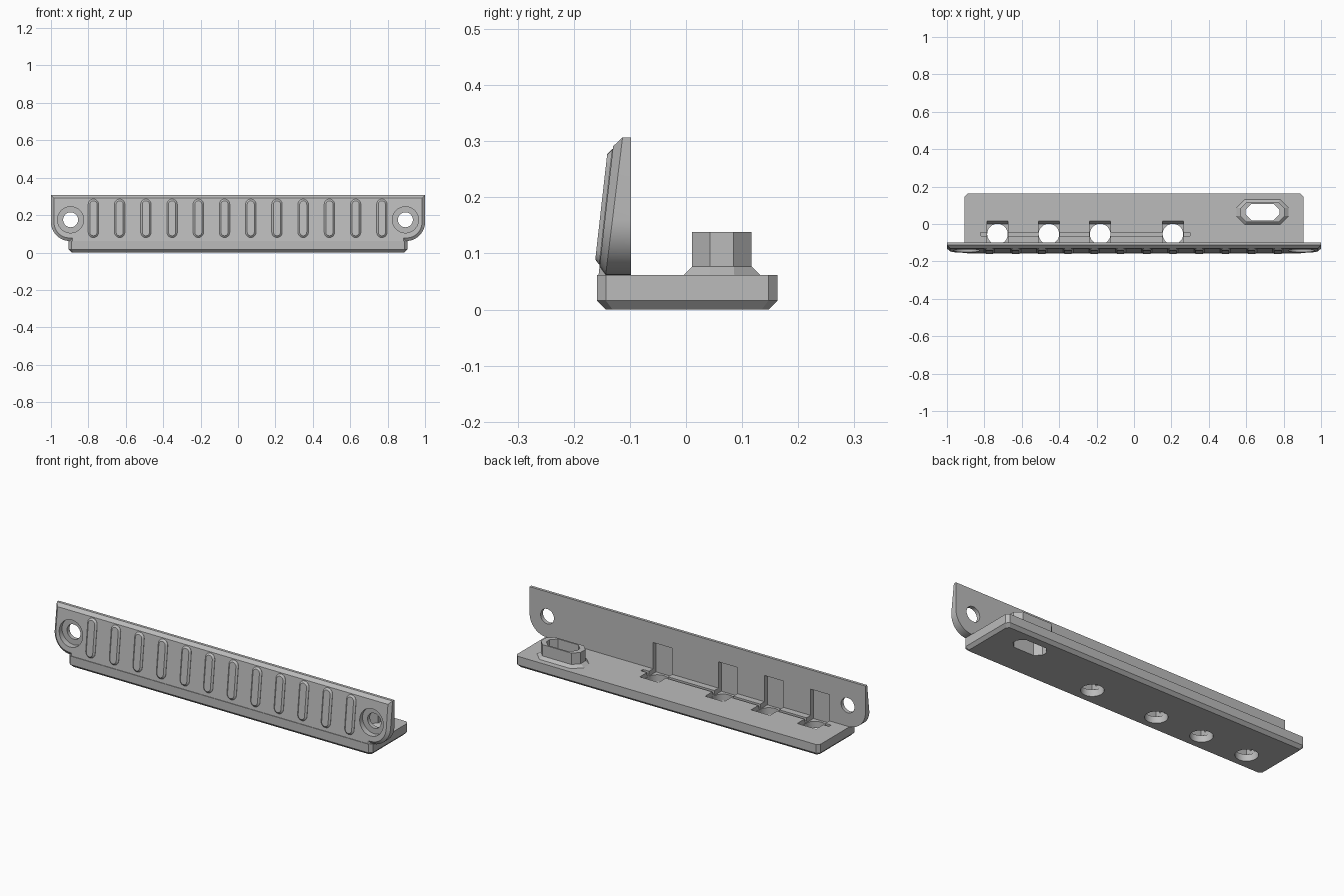
import bpy, bmesh, math
from mathutils import Vector

cube = bpy.data.objects.get("Cube")
if cube:
    bpy.data.objects.remove(cube, do_unlink=True)

grey = bpy.data.materials.new("plain_grey")
grey.use_nodes = True
colour = (0.5, 0.5, 0.5, 1)
grey.diffuse_color = colour
grey.node_tree.nodes["Principled BSDF"].inputs["Base Color"].default_value = colour


def loft(name, loops):
    """Closed solid skinned through loops of matching points."""
    bm = bmesh.new()
    rings = [[bm.verts.new(p) for p in loop] for loop in loops]
    n = len(rings[0])
    for a, b in zip(rings, rings[1:]):
        for i in range(n):
            j = (i + 1) % n
            bm.faces.new((a[i], a[j], b[j], b[i]))
    bm.faces.new(rings[0])
    bm.faces.new(rings[-1])
    bmesh.ops.recalc_face_normals(bm, faces=bm.faces)
    mesh = bpy.data.meshes.new(name)
    bm.to_mesh(mesh)
    bm.free()
    mesh.materials.append(grey)
    obj = bpy.data.objects.new(name, mesh)
    bpy.context.collection.objects.link(obj)
    return obj


def octagon(cx, cy, hx, hy, c, z):
    """Rectangle with cut corners at height z."""
    pts = [(hx, c - hy), (hx, hy - c), (hx - c, hy), (c - hx, hy),
           (-hx, hy - c), (-hx, c - hy), (c - hx, -hy), (hx - c, -hy)]
    return [(cx + x, cy + y, z) for x, y in pts]


def arc(cx, cz, r, start, end, steps):
    angles = [math.radians(start + (end - start) * i / steps) for i in range(steps + 1)]
    return [Vector((cx + r * math.cos(a), cz + r * math.sin(a))) for a in angles]


def inset(pts, d):
    """Offset a counter-clockwise outline inwards."""
    out = []
    for i, p in enumerate(pts):
        e1 = (p - pts[i - 1]).normalized()
        e2 = (pts[(i + 1) % len(pts)] - p).normalized()
        n1, n2 = Vector((-e1.y, e1.x)), Vector((-e2.y, e2.x))
        out.append(p + (n1 + n2) * d / (1 + n1.dot(n2)))
    return out


def stand(pts, depth):
    """Place an x-z outline at a depth that depends on height."""
    return [(p.x, depth(p.y), p.y) for p in pts]


def cylinder_y(name, x, z, r, y0, y1):
    ring = arc(x, z, r, 0, 350, 35)
    return loft(name, [stand(ring, lambda h: y0), stand(ring, lambda h: y1)])


def cut(targets, cutter):
    for t in targets:
        mod = t.modifiers.new("cut", "BOOLEAN")
        mod.operation = "DIFFERENCE"
        mod.solver = "EXACT"
        mod.object = cutter
        bpy.context.view_layer.objects.active = t
        bpy.ops.object.modifier_apply(modifier=mod.name)
    bpy.data.objects.remove(cutter, do_unlink=True)


# Base slab with chamfered underside
base = loft("base_slab", [octagon(0, 0.002, 0.89, 0.145, 0.012, 0),
                          octagon(0, 0.002, 0.905, 0.161, 0.016, 0.016),
                          octagon(0, 0.002, 0.905, 0.161, 0.016, 0.062)])


# Front plate with rounded ears and sloping face
def edge_y(z):
    return -0.113 - (0.307 - z) * 0.123


def face_y(z):
    return -0.130 - (0.29 - z) * 0.113


half = [Vector((0.9, 0.02))] + arc(0.9, 0.162, 0.1, -90, 0, 12) + [Vector((1, 0.307))]
outline = half + [Vector((-p.x, p.y)) for p in reversed(half)]
plate = loft("front_plate", [stand(outline, lambda z: -0.098),
                             stand(outline, edge_y),
                             stand(inset(outline, 0.016), face_y)])

# Raised grip ribs
ribs = []
for i in range(12):
    x = -0.773 + i * 0.1402
    rib = arc(x, 0.258, 0.028, 0, 180, 10) + arc(x, 0.108, 0.028, 180, 360, 10)
    ribs.append(loft("grip_rib", [stand(rib, lambda z: face_y(z) + 0.008),
                                  stand(rib, lambda z: face_y(z) - 0.001),
                                  stand(inset(rib, 0.009), lambda z: face_y(z) - 0.009)]))

# Hollow boss on a flared foot
bx, by = 0.687, 0.064
boss = loft("boss", [octagon(bx, by, 0.14, 0.068, 0.046, 0.05),
                     octagon(bx, by, 0.14, 0.068, 0.046, 0.062),
                     octagon(bx, by, 0.118, 0.053, 0.032, 0.077),
                     octagon(bx, by, 0.118, 0.053, 0.032, 0.138)])
cut([base, boss], loft("slot_cutter", [octagon(bx, by, 0.09, 0.044, 0.03, z)
                                       for z in (-0.02, 0.2)]))

# Countersunk screw holes in the ears
for x in (-0.895, 0.895):
    cut([plate], cylinder_y("hole_cutter", x, 0.175, 0.04, -0.3, 0))
    cut([plate], cylinder_y("recess_cutter", x, 0.175, 0.07, -0.3, -0.119))

# Wiring groove along the base
cut([base], loft("groove_cutter", [octagon(-0.26, -0.054, 0.56, 0.009, 0.001, z)
                                   for z in (0.045, 0.08)]))

# Rear pockets with round openings through the base
pocket = [(-0.122, 0.036), (0, 0.036), (0.016, 0.061), (0.016, 0.08),
          (-0.09, 0.08), (-0.09, 0.203), (-0.122, 0.203)]
for x in (-0.73, -0.455, -0.181, 0.208):
    cut([base, plate], loft("pocket_cutter", [[(x + s, y, z) for y, z in pocket]
                                              for s in (-0.056, 0.056)]))
    ring = arc(x, -0.054, 0.055, 0, 350, 35)
    cut([base, plate], loft("opening_cutter", [[(p.x, p.y, z) for p in ring]
                                               for z in (-0.02, 0.05)]))

# Smooth the curved walls, keep the edges crisp
bpy.ops.object.select_all(action="DESELECT")
for obj in [base, plate, boss] + ribs:
    obj.select_set(True)
bpy.context.view_layer.objects.active = base
bpy.ops.object.shade_smooth_by_angle(angle=math.radians(25))
